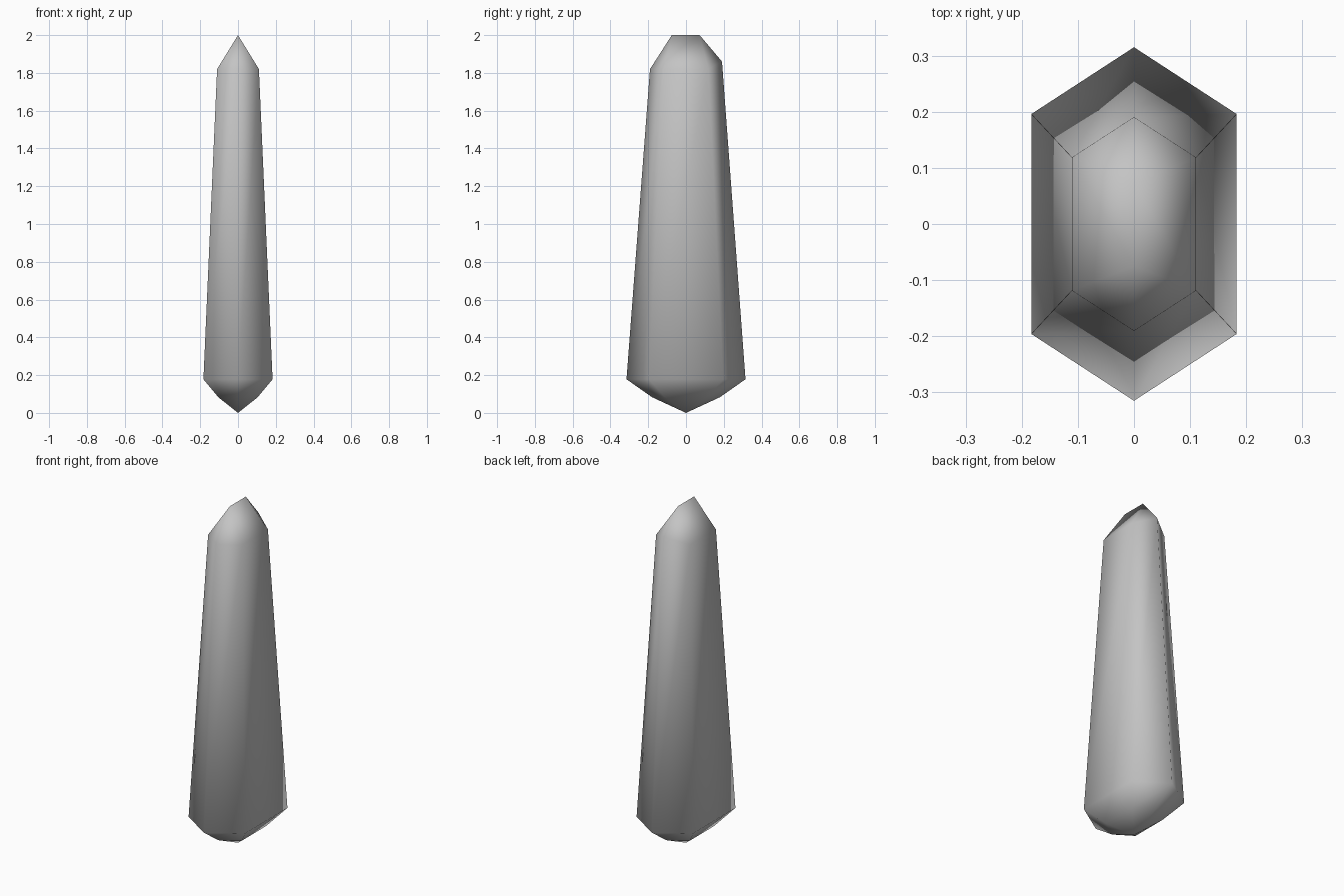
import bpy
import bmesh

cube = bpy.data.objects.get("Cube")
if cube:
    bpy.data.objects.remove(cube, do_unlink=True)

# Plain grey stone colour
stone = bpy.data.materials.new("grey_stone")
stone.use_nodes = True
colour = (0.55, 0.55, 0.55, 1)
stone.diffuse_color = colour
stone.node_tree.nodes["Principled BSDF"].inputs["Base Color"].default_value = colour

# Stretched hexagonal cross-section, counter-clockwise from the front point
HALF_WIDTH, CORNER, POINT = 0.183, 0.196, 0.315
SECTION = [(0, -POINT), (HALF_WIDTH, -CORNER), (HALF_WIDTH, CORNER),
           (0, POINT), (-HALF_WIDTH, CORNER), (-HALF_WIDTH, -CORNER)]

bm = bmesh.new()


def ring(scale, z):
    return [bm.verts.new((x * scale, y * scale, z)) for x, y in SECTION]


# Rounded foot, widest girdle and narrow shoulder
rings = [ring(0.57, 0.083), ring(1, 0.178), ring(0.605, 1.82)]
rings[-1][3].co.z = 1.86
for low, high in zip(rings, rings[1:]):
    for i in range(6):
        j = (i + 1) % 6
        bm.faces.new((low[i], low[j], high[j], high[i]))

# Pointed underside
base = bm.verts.new((0, 0, 0))
for i in range(6):
    bm.faces.new((base, rings[0][(i + 1) % 6], rings[0][i]))

# Roof-shaped tip with a short ridge
front, back = (bm.verts.new((0, y, 2)) for y in (-0.075, 0.072))
s = rings[-1]
for a, b, peak in ((0, 1, front), (5, 0, front), (2, 3, back), (3, 4, back)):
    bm.faces.new((s[a], s[b], peak))
bm.faces.new((s[1], s[2], back, front))
bm.faces.new((s[4], s[5], front, back))

bmesh.ops.recalc_face_normals(bm, faces=bm.faces[:])
for face in bm.faces:
    face.smooth = True

mesh = bpy.data.meshes.new("crystal_shard")
bm.to_mesh(mesh)
bm.free()
mesh.materials.append(stone)
shard = bpy.data.objects.new("crystal_shard", mesh)
bpy.context.collection.objects.link(shard)
